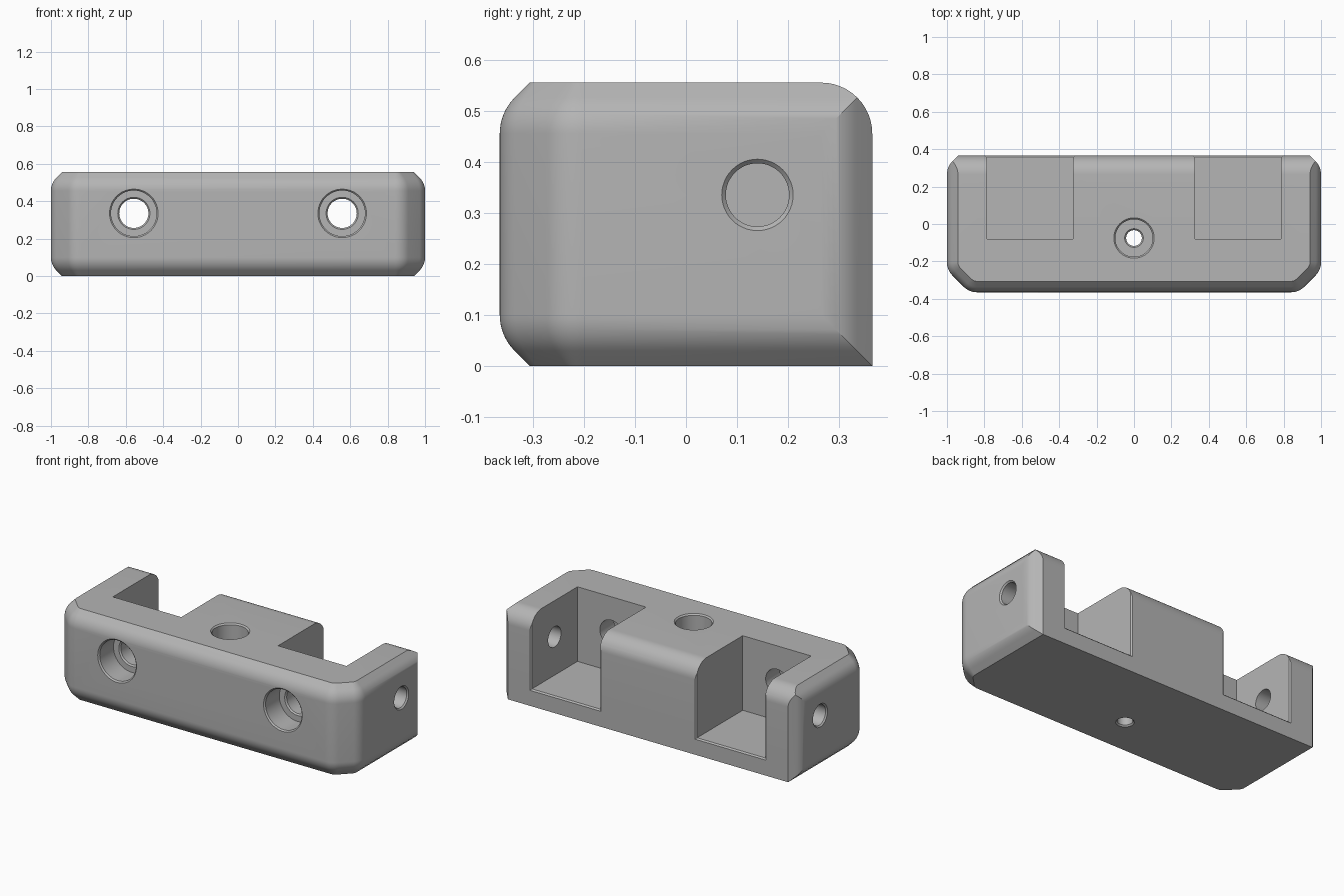
import bpy, bmesh
from math import sin, cos, pi, radians
from mathutils import Vector

HALF_X, HALF_Y, HEIGHT, R = 1.0, 0.365, 0.555, 0.1
CHAMFER = 0.119          # plan chamfer on the front corners
STEPS = 8                # arc segments
LIP = 0.008              # small edge break on holes and pockets

if "Cube" in bpy.data.objects:
    bpy.data.objects.remove(bpy.data.objects["Cube"])

grey = bpy.data.materials.new("plain_grey")
grey.use_nodes = True
grey.diffuse_color = (0.46, 0.46, 0.46, 1)
grey.node_tree.nodes["Principled BSDF"].inputs["Base Color"].default_value = grey.diffuse_color


def loft(name, rings):
    """Closed solid skinned through equal-length rings of points."""
    bm = bmesh.new()
    loops = [[bm.verts.new(p) for p in ring] for ring in rings]
    n = len(loops[0])
    for a, b in zip(loops, loops[1:]):
        for i in range(n):
            j = (i + 1) % n
            bm.faces.new((a[i], a[j], b[j], b[i]))
    bm.faces.new(loops[0])
    bm.faces.new(loops[-1])
    bmesh.ops.recalc_face_normals(bm, faces=bm.faces)
    mesh = bpy.data.meshes.new(name)
    bm.to_mesh(mesh)
    bm.free()
    mesh.materials.append(grey)
    obj = bpy.data.objects.new(name, mesh)
    bpy.context.collection.objects.link(obj)
    return obj


def arc(cx, cy, r, a0, a1, steps=STEPS):
    angles = [radians(a0 + (a1 - a0) * i / steps) for i in range(steps + 1)]
    return [(cx + r * cos(a), cy + r * sin(a)) for a in angles]


def plan(inset):
    """Plan outline with softened, chamfered front corners."""
    r, cx, cy = R - inset, HALF_X - R, R - HALF_Y
    c = CHAMFER - R * (2 - 2 ** 0.5)
    right = arc(cx - c, cy, r, -90, -45) + arc(cx, cy + c, r, -45, 0)
    right.append((HALF_X - inset, HALF_Y))
    return right + [(-x, y) for x, y in reversed(right)]


# Body: rounded edge that runs out into a 45 degree slope at top and bottom
half = [(0, R * (2 - 2 ** 0.5))]
half += [(R + z, R - x) for x, z in arc(0, 0, R, -45, 0)]
levels = half + [(HEIGHT - z, d) for z, d in reversed(half)]
body = loft("bracket_body", [[(x, y, z) for x, y in plan(d)] for z, d in levels])


def cut(cutter):
    cutter.hide_render = True
    mod = body.modifiers.new("cut", "BOOLEAN")
    mod.operation, mod.solver, mod.object = "DIFFERENCE", "EXACT", cutter
    bpy.context.view_layer.objects.active = body
    bpy.ops.object.modifier_apply(modifier=mod.name)
    bpy.data.objects.remove(cutter)


def hole(origin, axis, profile):
    """Cut a turned hole; profile is (depth, radius) along the axis."""
    o, a = Vector(origin), Vector(axis)
    u = a.orthogonal().normalized()
    v = a.cross(u)
    turn = [2 * pi * i / 48 for i in range(48)]
    cut(loft("hole_cutter", [[o + a * t + (u * cos(k) + v * sin(k)) * r for k in turn]
                             for t, r in profile]))


# Rounded top back edge
edge = arc(HALF_Y - R, HEIGHT - R, R, 90, 0, 12)
edge += [(0.5, HEIGHT - R), (0.5, 0.7), (HALF_Y - R, 0.7)]
cut(loft("back_edge_cutter", [[(x, y, z) for y, z in edge] for x in (-1.2, 1.2)]))

for s in (-1, 1):
    # Back vertical edge, rounded then sloped
    e = R * (2 - 2 ** 0.5)
    edge = arc(HALF_X - R, HALF_Y - R, R, 0, 45)
    edge += [(HALF_X - e - 0.04, HALF_Y + 0.04), (1.2, HALF_Y + 0.04), (1.2, HALF_Y - R)]
    cut(loft("corner_cutter", [[(s * x, y, z) for x, y in edge] for z in (-0.1, 0.7)]))

    # Pocket open to the top and back, with a fine bevel at its mouth
    rings = []
    for y, g in ((-0.08, 0), (HALF_Y - LIP, 0), (HALF_Y + LIP, 2 * LIP)):
        x0, x1, z0 = s * (0.325 - g), s * (0.785 + g), 0.102 - g
        rings.append([(x0, y, z0), (x1, y, z0), (x1, y, 0.7), (x0, y, 0.7)])
    cut(loft("pocket_cutter", rings))

    # Counterbored front hole into the pocket
    hole((s * 0.557, -HALF_Y, 0.335), (0, 1, 0),
         [(-LIP, 0.13 + LIP), (LIP, 0.122), (0.14, 0.122), (0.14, 0.086),
          (0.14 + LIP, 0.078), (0.35, 0.078)])

    # Side hole into the pocket
    hole((s * HALF_X, 0.14, 0.335), (-s, 0, 0),
         [(-LIP, 0.07 + LIP), (LIP, 0.062), (0.3, 0.062)])

# Counterbored vertical hole in the middle
hole((0, -0.075, HEIGHT), (0, 0, -1),
     [(-LIP, 0.108 + LIP), (LIP, 0.1), (0.41, 0.1), (0.41, 0.05),
      (0.41 + LIP, 0.042), (HEIGHT - LIP, 0.042), (HEIGHT + LIP, 0.042 + 2 * LIP)])

bpy.ops.object.select_all(action="DESELECT")
body.select_set(True)
bpy.context.view_layer.objects.active = body
bpy.ops.object.shade_smooth_by_angle(angle=radians(25))
